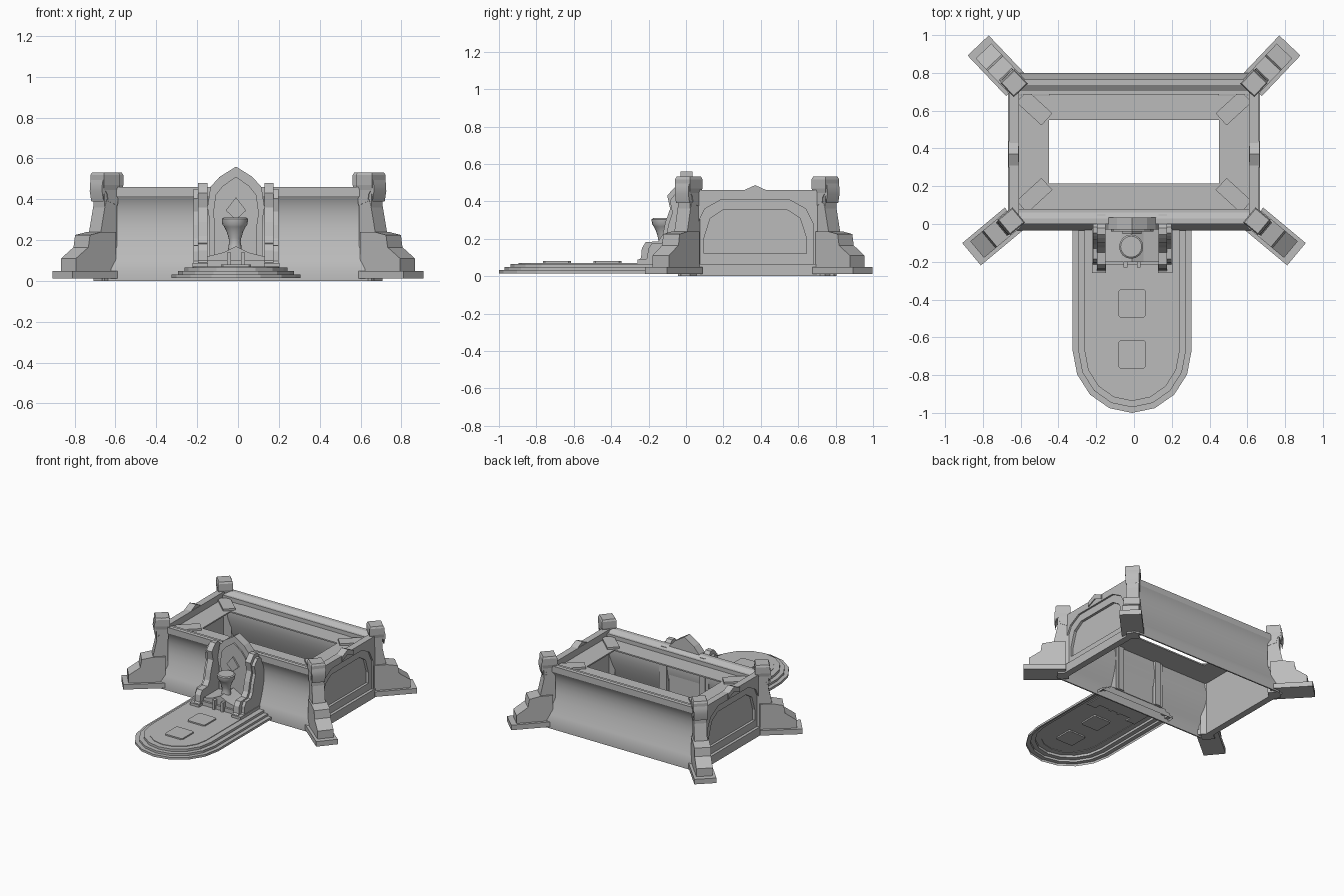
import bpy, bmesh, math
from mathutils import Matrix, Vector

cube = bpy.data.objects.get("Cube")
if cube:
    bpy.data.objects.remove(cube)

stone = bpy.data.materials.new("grey stone")
stone.use_nodes = True
GREY = (0.5, 0.5, 0.5, 1)
stone.diffuse_color = GREY
stone.node_tree.nodes["Principled BSDF"].inputs["Base Color"].default_value = GREY


def finish(name, bm, smooth=0, fix=True):
    if fix:
        bmesh.ops.recalc_face_normals(bm, faces=bm.faces)
    me = bpy.data.meshes.new(name)
    bm.to_mesh(me)
    bm.free()
    me.materials.append(stone)
    if smooth:
        me.shade_smooth()
        me.set_sharp_from_angle(angle=math.radians(smooth))
    ob = bpy.data.objects.new(name, me)
    bpy.context.collection.objects.link(ob)
    return ob


def loft(name, rings, smooth=0, bottom=True):
    """Skin a stack of equal-length closed rings and cap the ends."""
    bm = bmesh.new()
    rows = [[bm.verts.new(p) for p in ring] for ring in rings]
    for a, b in zip(rows, rows[1:]):
        for i in range(len(a)):
            j = (i + 1) % len(a)
            bm.faces.new((a[i], a[j], b[j], b[i]))
    bm.faces.new(rows[-1])
    if bottom:
        bm.faces.new(rows[0][::-1])
    return finish(name, bm, smooth, fix=bottom)


def prism(name, pts, lo, hi, place, smooth=0):
    """Extrude a 2D outline from lo to hi; place maps (u, v, w) to a point."""
    return loft(name, [[place(u, v, w) for u, v in pts] for w in (lo, hi)], smooth)


def box(name, x0, x1, y0, y1, z0, z1):
    return prism(name, [(x0, y0), (x1, y0), (x1, y1), (x0, y1)], z0, z1, flat)


def flat(u, v, w):
    return (u, v, w)


def along_x(u, v, w):
    return (w, u, v)


def along_y(u, v, w):
    return (u, w, v)


# Long walls: thin coved sheet, overhanging rim, inward-sloping top
cove = [(-.035, 0), (-.035, .06), (-.018, .1), (0, .15), (.016, .2), (.027, .25),
        (.031, .29), (.03, .33), (.023, .365), (.012, .395), (0, .415)]
inside = [(y + .01, z) for y, z in reversed(cove[:-1])]
wall = cove + [(0, .46), (.03, .46), (.06, .44), (.08, .44), (.08, .4), (.03, .4)] + inside[1:]
prism("front_wall", wall, -.63, .63, along_x, 30)
prism("back_wall", [(.765 - y, z) for y, z in wall], -.63, .63, along_x, 30)

# End walls: layered arched panels
MID = .37
outer_arch = [(-.31, .065), (-.31, .28), (-.27, .36), (-.18, .41)]
inner_arch = [(-.275, .12), (-.275, .2), (-.24, .31), (-.17, .355)]


def arch_frame(arch, low):
    hole = [(MID + y, z) for y, z in arch] + [(MID - y, z) for y, z in reversed(arch)]
    return [(0, low), *hole, (.75, low), (.75, .46), (0, .46)]


for side, s in (("left", 1), ("right", -1)):
    def out(u, v, w, s=s):
        return (s * w, u, v)
    prism(side + "_end_panel", [(0, 0), (.75, 0), (.75, .46), (0, .46)], .618, .626, out)
    prism(side + "_inner_frame", arch_frame(inner_arch, .12), .624, .645, out)
    prism(side + "_outer_frame", arch_frame(outer_arch, .065), .64, .658, out)
    prism(side + "_sill", [(0, .06), (.75, .06), (.75, .12), (0, .12)], .624, .645, out)
    prism(side + "_plinth", [(-.03, 0), (.79, 0), (.79, .065), (-.03, .065)], .62, .667, out)
    prism(side + "_rim", [(.02, .4), (.74, .4), (.74, .46), (.02, .46)], .608, .62, out)
    chevron = [(MID - .07, .455), (MID, .487), (MID + .07, .455), (MID + .07, .42),
               (MID, .45), (MID - .07, .42)]
    prism(side + "_chevron", chevron, .612, .665, out)

# Inner ledge around the opening, with diagonal corner plates
for x in (-.61, .45):
    box("end_ledge", x, x + .16, .08, .68, .4, .41)
for y in (.07, .55):
    box("long_ledge", -.45, .45, y, y + .145, .4, .41)
for x in (-1, 1):
    for y in (-1, 1):
        plate = box("corner_plate", -.08, .1, -.043, .043, .405, .425)
        angle = math.atan2(y * .68, x * .74)
        plate.data.transform(Matrix.Translation((x * .52, .383 + y * .225, 0))
                             @ Matrix.Rotation(angle, 4, "Z"))

# Corner piers with stepped diagonal buttresses and clawed heads
lower = [(-.02, .03), (.235, .03), (.235, .11), (.155, .165), (.145, .225), (.07, .24), (-.02, .24)]
upper = [(-.035, .2), (.07, .2), (.066, .24), (.038, .37), (.026, .4), (-.035, .4)]
head = [(-.04, .37), (.02, .39), (.026, .425), (.036, .44), (.046, .425), (.05, .39),
        (.06, .44), (.058, .48), (.05, .5), (.046, .53), (-.04, .53), (-.045, .46)]
corners = [("front_left", (.65, .015), (.86, -.16)), ("front_right", (-.65, .015), (-.86, -.16)),
           ("back_left", (.635, .745), (.825, .945)), ("back_right", (-.635, .745), (-.825, .945))]
for name, post, foot in corners:
    p = Vector((*post, 0))
    reach = Vector((*foot, 0)) - p
    d = reach.normalized()
    n = Vector((-d.y, d.x, 0))

    def diag(u, v, w, p=p, d=d, n=n):
        return p + d * u + n * w + Vector((0, 0, v))
    end = reach.length
    prism(name + "_foot", [(-.02, .012), (end, .012), (end, .05), (-.02, .05)], -.077, .077, diag)
    prism(name + "_buttress", lower, -.057, .057, diag)
    prism(name + "_upper_buttress", upper, -.045, .045, diag)
    prism(name + "_head", head, -.047, .047, diag, 30)
    prism(name + "_pier", [(-.04, 0), (.04, 0), (.04, .45), (-.04, .45)], -.043, .043, diag)
    cap = [[diag(a * r, z, b * r) for a, b in ((-1, -1), (1, -1), (1, 1), (-1, 1))]
           for z, r in ((.44, .046), (.47, .052), (.518, .052), (.532, .046))]
    loft(name + "_cap", cap)

# Stepped round-ended platform, open underneath
CX = -.01


def apron(w, z):
    arc = [math.pi * (1 + i / 8) for i in range(9)]
    curve = [(CX + w * math.cos(a), -.67 + (w + .015) * math.sin(a), z) for a in arc]
    return [(CX - w, .03, z), *curve, (CX + w, .03, z)]


levels = [(.315, .015, .032), (.285, .032, .048), (.252, .048, .066), (.21, .066, .07)]
loft("platform", [apron(w, z) for w, low, top in levels for z in (low, top)], bottom=False)
for y in (-.42, -.69):
    tile = [[(CX + a * .074, y + b * .074, z) for a, b in
             ((-1, -.85), (-.85, -1), (.85, -1), (1, -.85), (1, .85), (.85, 1), (-.85, 1), (-1, .85))]
            for z in (.06, .08)]
    loft("paving_tile", tile)

# Fountain niche: pointed back plate with a diamond
half = [(.13, .06), (.13, .3), (.14, .36), (.125, .46), (.08, .51)]
leaf = [(CX - x, z) for x, z in half] + [(CX, .56)] + [(CX + x, z) for x, z in reversed(half)]
prism("niche_back", leaf, -.03, .035, along_y)
rim = [(CX + (x - CX) * .8, .07 + (z - .07) * .9) for x, z in leaf]
prism("niche_inner_leaf", rim, -.04, -.03, along_y)
prism("niche_diamond", [(CX - .05, .345), (CX, .3), (CX + .05, .345), (CX, .41)],
      -.052, -.04, along_y)

# Side pillars sweeping down into arms
arm = [(.05, .06), (-.25, .06), (-.25, .09), (-.24, .1), (-.236, .15), (-.215, .182),
       (-.15, .186), (-.125, .22), (-.11, .29), (-.085, .36), (-.1, .43), (-.075, .46),
       (-.055, .48), (-.02, .48), (.01, .45), (.05, .45)]
trim = [(y * .86, .06 + (z - .06) * .93) for y, z in arm]
for s in (-1, 1):
    for part, pts, a, b in (("pillar", arm, .14, .185), ("pillar_trim", trim, .18, .208)):
        prism(part, pts, CX + s * a, CX + s * b, along_x)
    box("pillar_base", CX + s * .175 - .038, CX + s * .175 + .038, -.26, 0, .06, .088)

# Seat-like basin base with a low pediment, and the bowl
box("basin_base", CX - .14, CX + .14, -.215, 0, .06, .1)
gable = [(CX - .14, .09), (CX + .14, .09), (CX + .14, .12), (CX + .06, .14),
         (CX, .17), (CX - .06, .14), (CX - .14, .12)]
prism("basin_pediment", gable, -.2, -.02, along_y)
for s in (-1, 1):
    box("basin_bracket", CX + s * .035 - .01, CX + s * .035 + .01, -.23, -.19, .06, .14)
profile = [(.13, .036), (.17, .032), (.19, .028), (.21, .031), (.24, .04), (.265, .052),
           (.278, .062), (.304, .064), (.31, .056)]
loft("bowl", [[(CX - .005 + r * math.cos(t * math.pi / 8), -.12 + r * math.sin(t * math.pi / 8), z)
               for t in range(16)] for z, r in profile], 35)
